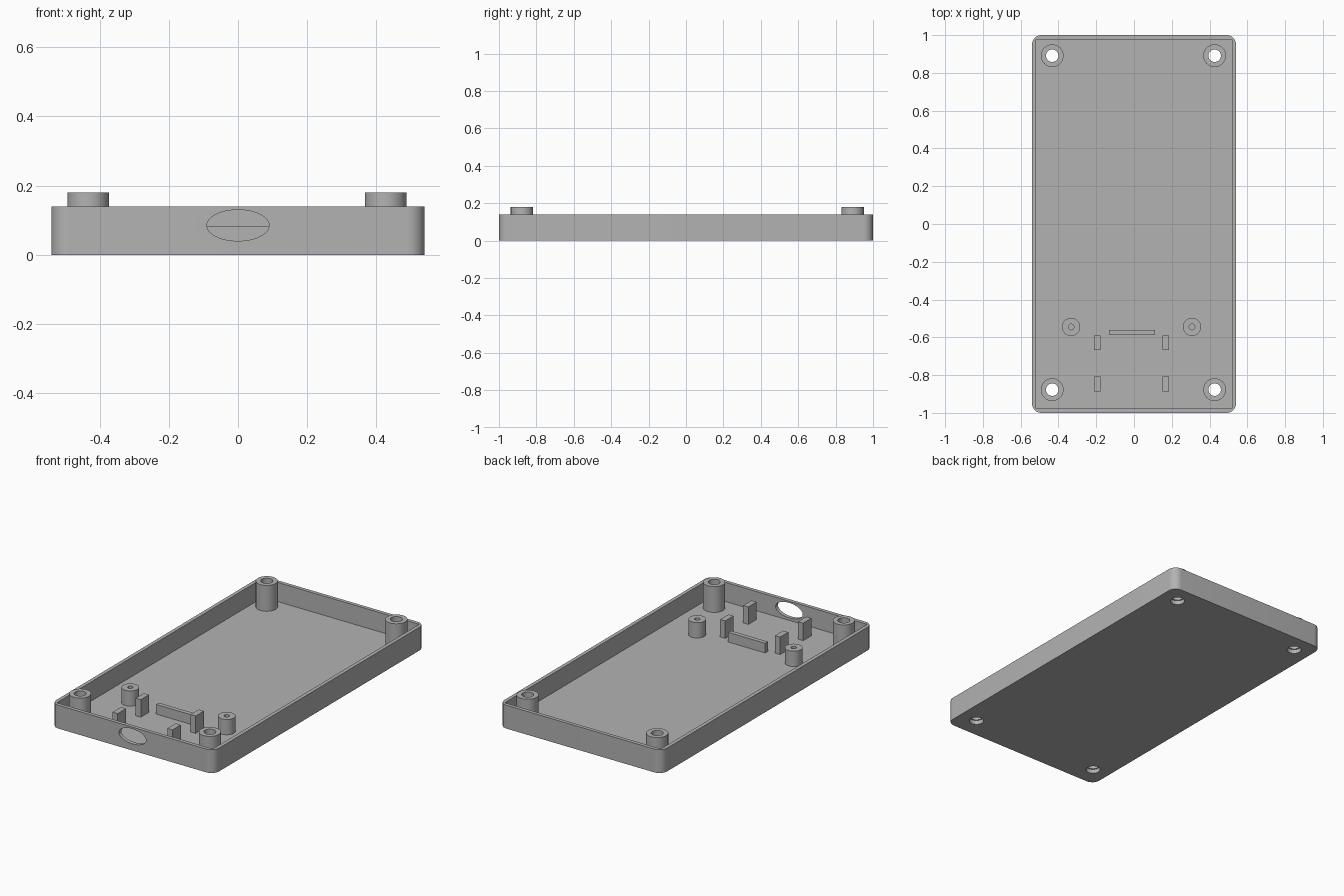
import bpy, bmesh, math
from mathutils import Matrix

cube = bpy.data.objects.get("Cube")
if cube:
    bpy.data.objects.remove(cube, do_unlink=True)

HALF_X, HALF_Y, HEIGHT = 0.54, 1.0, 0.14
WALL, FLOOR, CORNER = 0.022, 0.025, 0.05

grey = bpy.data.materials.new("plain grey")
grey.use_nodes = True
COLOUR = (0.45, 0.45, 0.45, 1)
grey.diffuse_color = COLOUR
grey.node_tree.nodes["Principled BSDF"].inputs["Base Color"].default_value = COLOUR


def add_object(name, bm):
    bmesh.ops.recalc_face_normals(bm, faces=bm.faces)
    mesh = bpy.data.meshes.new(name)
    bm.to_mesh(mesh)
    bm.free()
    mesh.materials.append(grey)
    obj = bpy.data.objects.new(name, mesh)
    bpy.context.collection.objects.link(obj)
    return obj


def smooth(obj):
    bpy.ops.object.select_all(action="DESELECT")
    obj.select_set(True)
    bpy.context.view_layer.objects.active = obj
    bpy.ops.object.shade_smooth_by_angle(angle=math.radians(30))


def box(name, x0, x1, y0, y1, z0, z1, radius=0):
    """Box with optionally rounded upright edges."""
    bm = bmesh.new()
    centre = Matrix.Translation(((x0 + x1) / 2, (y0 + y1) / 2, (z0 + z1) / 2))
    size = Matrix.Diagonal((x1 - x0, y1 - y0, z1 - z0, 1))
    bmesh.ops.create_cube(bm, size=1, matrix=centre @ size)
    if radius:
        upright = [e for e in bm.edges
                   if abs(e.verts[0].co.z - e.verts[1].co.z) > 0.01]
        bmesh.ops.bevel(bm, geom=upright, offset=radius, segments=10,
                        profile=0.5, affect="EDGES")
    return add_object(name, bm)


def lathe(name, x, y, profile, segments=48):
    """Closed ring of (radius, z) points turned about an upright axis."""
    bm = bmesh.new()
    rings = []
    for i in range(segments):
        a = 2 * math.pi * i / segments
        rings.append([bm.verts.new((x + r * math.cos(a), y + r * math.sin(a), z))
                      for r, z in profile])
    n = len(profile)
    for i in range(segments):
        a, b = rings[i], rings[(i + 1) % segments]
        for j in range(n):
            k = (j + 1) % n
            bm.faces.new((a[j], b[j], b[k], a[k]))
    obj = add_object(name, bm)
    smooth(obj)
    return obj


def cylinder(name, radius, depth, matrix):
    bm = bmesh.new()
    bmesh.ops.create_cone(bm, cap_ends=True, segments=48, radius1=radius,
                          radius2=radius, depth=depth, matrix=matrix)
    return add_object(name, bm)


def cut(obj, cutter):
    mod = obj.modifiers.new("cut", "BOOLEAN")
    mod.operation, mod.solver, mod.object = "DIFFERENCE", "EXACT", cutter
    cutter.hide_render = True
    bpy.context.view_layer.objects.active = obj
    bpy.ops.object.modifier_apply(modifier=mod.name)
    bpy.data.objects.remove(cutter, do_unlink=True)


# Open tray with rounded outer corners
tray = box("tray", -HALF_X, HALF_X, -HALF_Y, HALF_Y, 0, HEIGHT, CORNER)
cut(tray, box("cavity", -HALF_X + WALL, HALF_X - WALL,
              -HALF_Y + WALL, HALF_Y - WALL, FLOOR, HEIGHT + 0.1))

# Oval cable opening in the front wall
oval = (Matrix.Translation((0, -HALF_Y, 0.085)) @ Matrix.Diagonal((2, 1, 1, 1))
        @ Matrix.Rotation(math.pi / 2, 4, "X"))
cut(tray, cylinder("opening", 0.045, 0.1, oval))

# Corner screw pillars, with wider screw-head holes through the floor
for side, x in (("right", -0.433), ("left", 0.427)):
    for end, y in (("front", -0.877), ("back", 0.891)):
        cut(tray, cylinder("screw_hole", 0.04, 0.1, Matrix.Translation((x, y, 0))))
        lathe(f"{end}_{side}_pillar", x, y,
              [(0.033, FLOOR), (0.06, FLOOR), (0.06, 0.18), (0.033, 0.18)])
smooth(tray)

# Board standoffs with small blind holes
for side, x in (("right", -0.333), ("left", 0.307)):
    lathe(f"{side}_standoff", x, -0.545,
          [(0.015, FLOOR), (0.048, FLOOR), (0.048, 0.117), (0.015, 0.117)])

# Stop bar and upright guide posts around the connector
box("stop_bar", -0.133, 0.112, -0.586, -0.56, FLOOR, 0.083)
for side, x in (("right", -0.195), ("left", 0.169)):
    for end, y in (("front", -0.847), ("back", -0.628)):
        box(f"{end}_{side}_guide_post", x - 0.017, x + 0.017,
            y - 0.039, y + 0.039, FLOOR, 0.13)
